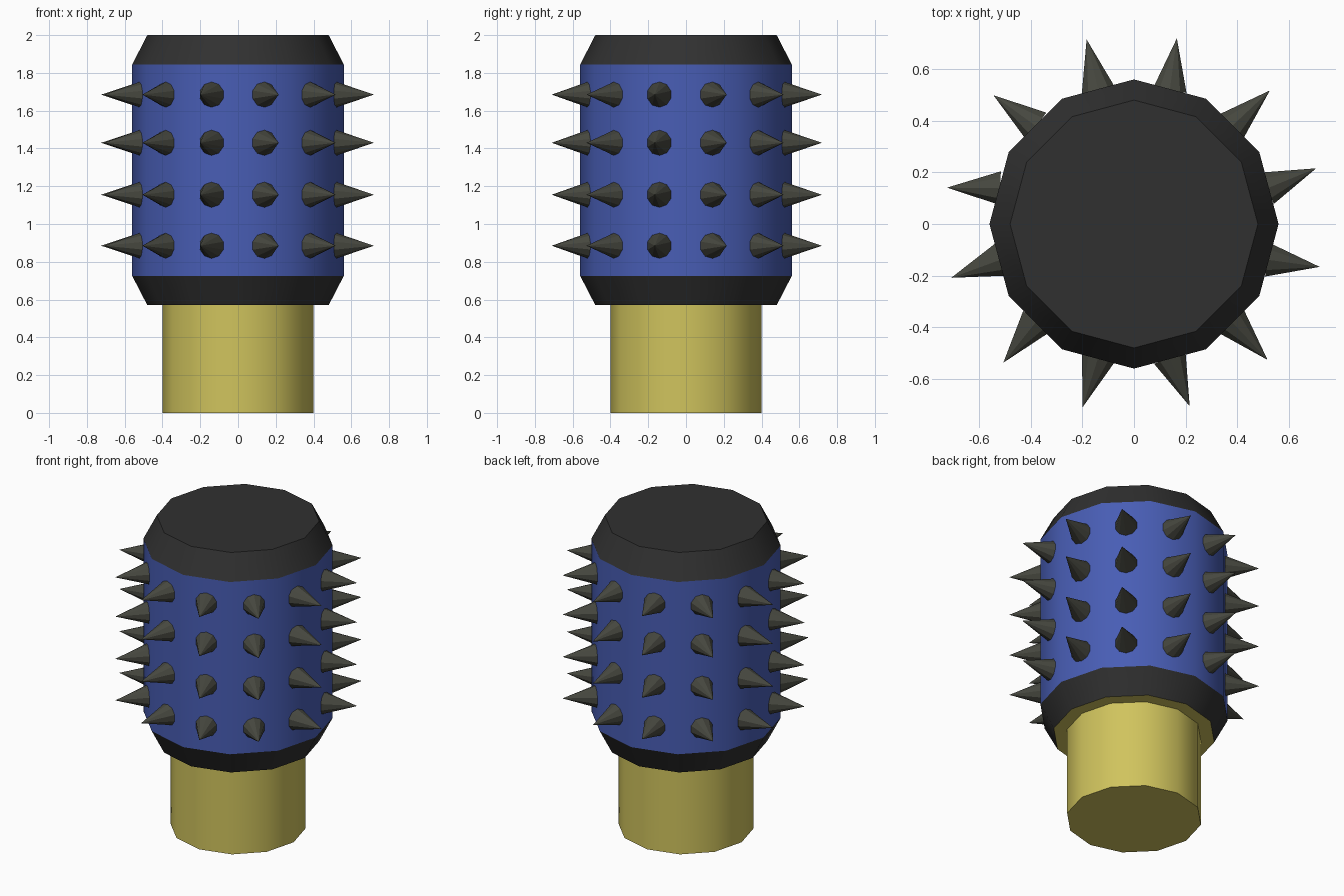
import bpy, bmesh
from math import sin, cos, pi, radians
from mathutils import Vector, Matrix

if "Cube" in bpy.data.objects:
    bpy.data.objects.remove(bpy.data.objects["Cube"])

SIDES = 12


def material(name, rgb):
    m = bpy.data.materials.new(name)
    m.diffuse_color = (*rgb, 1)
    m.use_nodes = True
    m.node_tree.nodes["Principled BSDF"].inputs["Base Color"].default_value = m.diffuse_color
    return m


yellow = material("yellow", (0.63, 0.55, 0.11))
blue = material("blue", (0.065, 0.11, 0.46))
black = material("black", (0.03, 0.03, 0.03))
metal = material("dark_metal", (0.062, 0.064, 0.05))


def finish(name, bm, mat, smooth):
    bmesh.ops.recalc_face_normals(bm, faces=bm.faces[:])
    me = bpy.data.meshes.new(name)
    bm.to_mesh(me)
    bm.free()
    me.materials.append(mat)
    ob = bpy.data.objects.new(name, me)
    bpy.context.collection.objects.link(ob)
    if smooth:
        bpy.ops.object.select_all(action='DESELECT')
        ob.select_set(True)
        bpy.context.view_layer.objects.active = ob
        bpy.ops.object.shade_smooth_by_angle(angle=radians(32))
    return ob


def lathe(name, profile, mat, cap_bottom=False, cap_top=False):
    """Twelve-sided ring stack from (radius, z) pairs."""
    bm = bmesh.new()
    rings = [[bm.verts.new((r * cos(2 * pi * i / SIDES), r * sin(2 * pi * i / SIDES), z))
              for i in range(SIDES)] for r, z in profile]
    for a, b in zip(rings, rings[1:]):
        for i in range(SIDES):
            j = (i + 1) % SIDES
            bm.faces.new((a[i], a[j], b[j], b[i]))
    if cap_bottom:
        bm.faces.new(rings[0])
    if cap_top:
        bm.faces.new(rings[-1])
    return finish(name, bm, mat, True)


# Handle with the flat shoulder under the head
lathe("handle", [(0.40, 0), (0.40, 0.57), (0.48, 0.57)], yellow, cap_bottom=True)
# Head and its two chamfered bands
lathe("lower_band", [(0.48, 0.57), (0.56, 0.725)], black)
lathe("head", [(0.56, 0.725), (0.56, 1.845)], blue)
lathe("upper_band", [(0.56, 1.845), (0.48, 2.0)], black, cap_top=True)

# Spikes: one per head face in four rows, each tip slightly off-centre (degrees)
lean = [2, -0.5, 2, 4 - 4.6, 2.5, 4, 1.4, 1.7, -0.7, 2, -0.5, 2]
lean[0:3] = [2, -0.5, 2]
bm = bmesh.new()
for z in (0.885, 1.155, 1.43, 1.685):
    for k, off in enumerate(lean):
        a = radians(15 + 30 * k)
        t = a + radians(off)
        base = Vector((0.535 * cos(a), 0.535 * sin(a), z))
        tip = Vector((0.738 * cos(t), 0.738 * sin(t), z))
        axis = tip - base
        rot = axis.to_track_quat('Z', 'Y').to_matrix().to_4x4()
        bmesh.ops.create_cone(bm, cap_ends=True, segments=10, radius1=0.069, radius2=0,
                              depth=axis.length,
                              matrix=Matrix.Translation((base + tip) / 2) @ rot)
bmesh.ops.remove_doubles(bm, verts=bm.verts[:], dist=0.0005)
finish("spikes", bm, metal, False)
